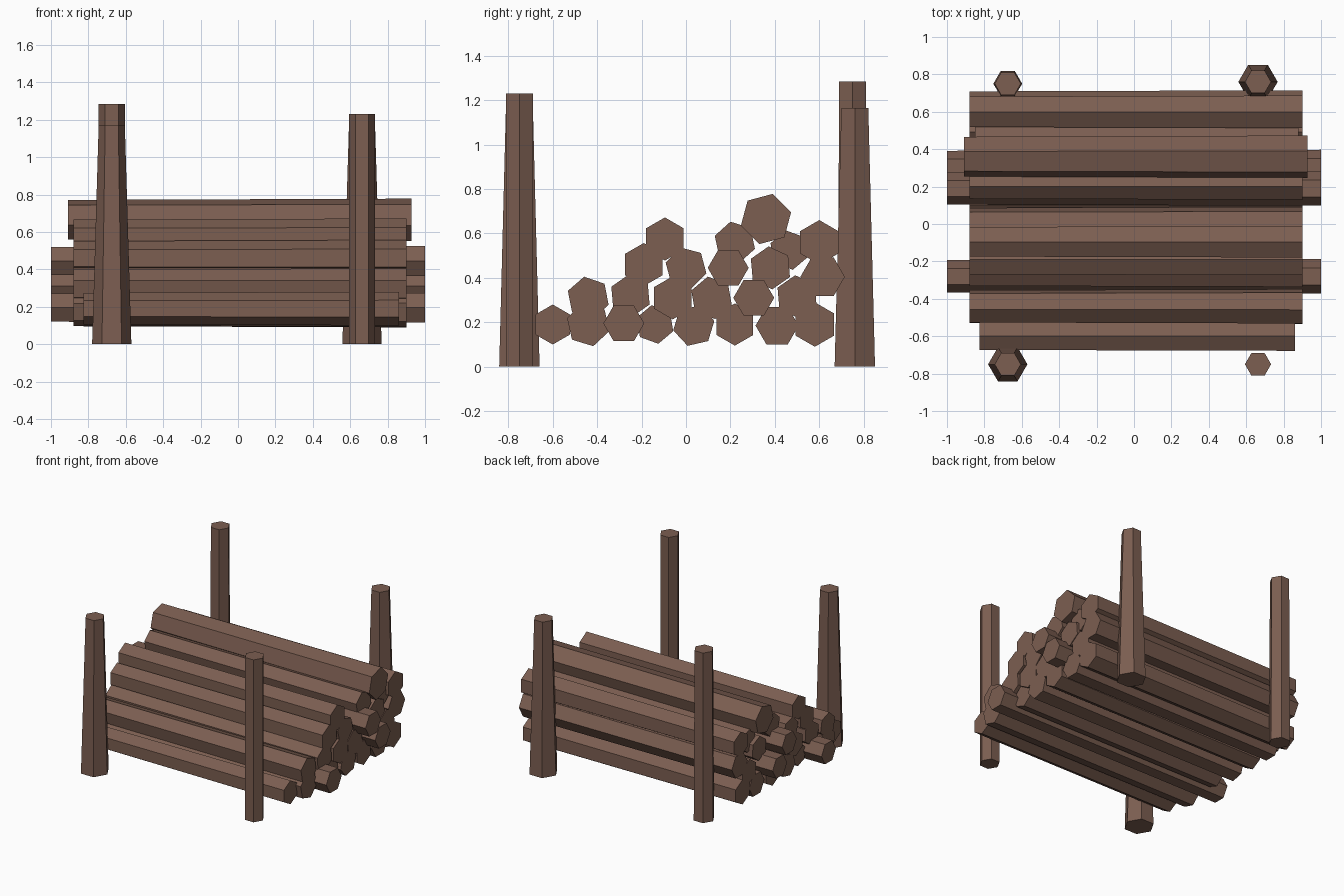
import bpy, bmesh
from math import cos, sin, radians

if "Cube" in bpy.data.objects:
    bpy.data.objects.remove(bpy.data.objects["Cube"])

wood = bpy.data.materials.new("dark brown wood")
wood.diffuse_color = (0.20, 0.112, 0.082, 1)
wood.use_nodes = True
wood.node_tree.nodes["Principled BSDF"].inputs["Base Color"].default_value = wood.diffuse_color


def hex_prism(name, start, end, r0, r1, turn, along_x):
    """Tapered six-sided bar along x or z; start/end are positions on that axis."""
    bm = bmesh.new()
    rings = []
    for pos, r in ((start, r0), (end, r1)):
        ring = []
        for i in range(6):
            a = radians(60 * i + turn)
            u, v = r * cos(a), r * sin(a)
            ring.append(bm.verts.new((pos, u, v) if along_x else (u, v, pos)))
        rings.append(ring)
    low, high = rings
    bm.faces.new(low[::-1])
    bm.faces.new(high)
    for i in range(6):
        j = (i + 1) % 6
        bm.faces.new((low[i], low[j], high[j], high[i]))
    bmesh.ops.recalc_face_normals(bm, faces=bm.faces)
    mesh = bpy.data.meshes.new(name)
    bm.to_mesh(mesh)
    bm.free()
    mesh.materials.append(wood)
    obj = bpy.data.objects.new(name, mesh)
    bpy.context.collection.objects.link(obj)
    return obj


# Four corner posts: x, y, height, bottom radius
for name, x, y, h, r in (("front_left_post", -0.675, -0.75, 1.17, 0.105),
                         ("front_right_post", 0.663, -0.75, 1.23, 0.07),
                         ("back_left_post", -0.675, 0.75, 1.285, 0.077),
                         ("back_right_post", 0.663, 0.76, 1.165, 0.105)):
    hex_prism(name, 0, h, r, 0.07, 0, False).location = (x, y, 0)

# Stacked logs grouped by their x extent; each is (y, z, radius, turn)
stacks = {
    (-1.0, 1.0): ((-0.28, 0.195, 0.092, 0), (0.19, 0.445, 0.092, 0),
                  (0.305, 0.31, 0.092, 0)),
    (-0.91, 0.927): ((0.36, 0.665, 0.117, 15),),
    (-0.825, 0.86): ((-0.60, 0.19, 0.09, 30),),
    (-0.85, 0.88): ((0.465, 0.525, 0.09, 40), (-0.14, 0.19, 0.088, 40)),
    (-0.88, 0.90): ((-0.44, 0.19, 0.1, 43), (-0.44, 0.31, 0.097, 41),
                    (-0.25, 0.32, 0.095, 35), (-0.19, 0.46, 0.097, 30),
                    (-0.095, 0.575, 0.097, 30), (-0.06, 0.31, 0.097, 30),
                    (0.0, 0.445, 0.095, 45), (0.035, 0.185, 0.095, 13),
                    (0.115, 0.31, 0.097, 40), (0.22, 0.56, 0.095, 42),
                    (0.22, 0.19, 0.095, 30), (0.38, 0.445, 0.097, 35),
                    (0.41, 0.185, 0.097, 0), (0.50, 0.315, 0.097, 35),
                    (0.60, 0.56, 0.1, 30), (0.615, 0.405, 0.1, 0),
                    (0.58, 0.19, 0.1, 30)),
}
count = 0
for (x0, x1), logs in stacks.items():
    for y, z, r, turn in logs:
        count += 1
        log = hex_prism(f"log_{count}", x0, x1, r * 0.94, r, turn, True)
        log.location = (0, y, z)
